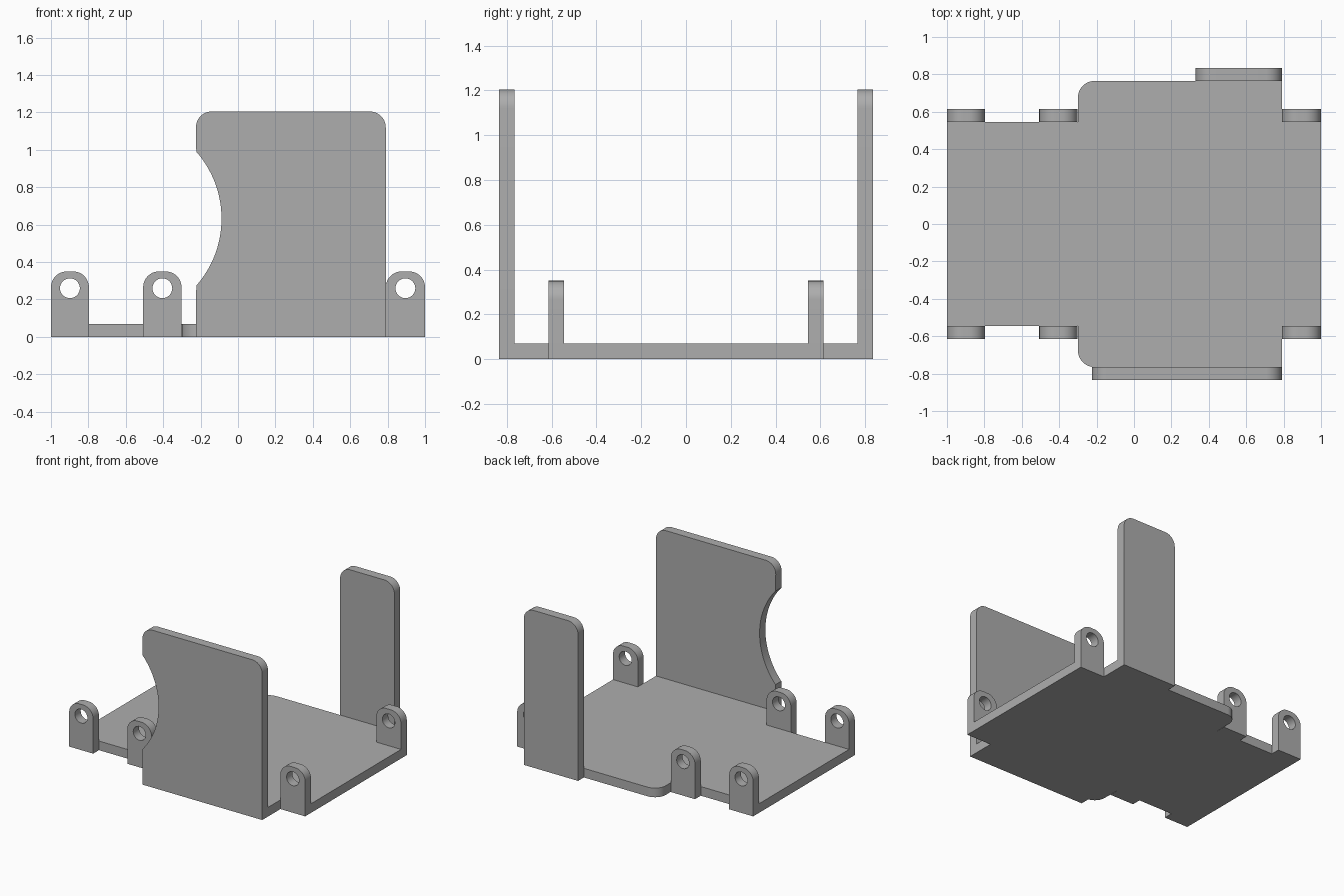
import bpy
import bmesh
from math import cos, sin, pi, asin
from mathutils import Vector, Matrix

if "Cube" in bpy.data.objects:
    bpy.data.objects.remove(bpy.data.objects["Cube"], do_unlink=True)

GREY = (0.42, 0.42, 0.42, 1)
grey = bpy.data.materials.new("plain grey")
grey.use_nodes = True
grey.diffuse_color = GREY
grey.node_tree.nodes["Principled BSDF"].inputs["Base Color"].default_value = GREY

T = 0.07            # sheet thickness
DECK = 0.545        # half depth of the narrow deck
WIDE = 0.765        # half depth of the wide deck
RIGHT, LEFT = -0.3, 0.79
TOP = 1.205


def arc(cx, cy, r, start, end, steps=12):
    """Points on a circular arc, angles in radians."""
    angles = [start + (end - start) * i / steps for i in range(steps + 1)]
    return [(cx + r * cos(a), cy + r * sin(a)) for a in angles]


def slab(name, loops, depth, matrix):
    """Fill an outline (later loops are holes), extrude it and place it."""
    bm = bmesh.new()
    for loop in loops:
        verts = [bm.verts.new((u, v, 0)) for u, v in loop]
        for a, b in zip(verts, verts[1:] + verts[:1]):
            bm.edges.new((a, b))
    bmesh.ops.triangle_fill(bm, use_beauty=True, edges=bm.edges[:], normal=(0, 0, 1))
    out = bmesh.ops.extrude_face_region(bm, geom=bm.faces[:], use_keep_orig=True)
    moved = [g for g in out["geom"] if isinstance(g, bmesh.types.BMVert)]
    bmesh.ops.translate(bm, verts=moved, vec=(0, 0, depth))
    bmesh.ops.recalc_face_normals(bm, faces=bm.faces[:])
    bm.transform(matrix)
    mesh = bpy.data.meshes.new(name)
    bm.to_mesh(mesh)
    bm.free()
    mesh.materials.append(grey)
    obj = bpy.data.objects.new(name, mesh)
    bpy.context.collection.objects.link(obj)
    bpy.ops.object.select_all(action='DESELECT')
    bpy.context.view_layer.objects.active = obj
    obj.select_set(True)
    bpy.ops.object.shade_smooth_by_angle(angle=0.5)
    return obj


def upright(y):
    """Stand a profile up so it fills y - T to y."""
    return Matrix.Translation(Vector((0, y, 0))) @ Matrix.Rotation(pi / 2, 4, 'X')


def rounded_top(x0, x1, top, r):
    """Upright outline with both top corners rounded."""
    return ([(x0, 0), (x1, 0)] + arc(x1 - r, top - r, r, 0, pi / 2)
            + arc(x0 + r, top - r, r, pi / 2, pi))


# Deck: narrow plate widened in the middle, rounded on the right corners
r = 0.09
half = ([(1, -DECK), (LEFT, -DECK), (LEFT, -WIDE)]
        + arc(RIGHT + r, -WIDE + r, r, -pi / 2, -pi)
        + [(RIGHT, -DECK), (-1, -DECK)])
slab("deck", [half + [(x, -y) for x, y in reversed(half)]], T, Matrix())

# Front wall with a curved finger notch in its right edge
notch_r, notch_x, notch_z = 0.542, -0.63, 0.632
edge = -0.225
swing = asin(0.358 / notch_r)
front = rounded_top(edge, LEFT, TOP, 0.085)
front += arc(notch_x, notch_z, notch_r, swing, -swing, 32)
slab("front_wall", [front], T, upright(-WIDE))

# Narrow back wall
slab("back_wall", [rounded_top(0.33, LEFT, TOP, 0.085)], T, upright(WIDE + T))

# Six drilled mounting lugs, three along each side
for place, x0, x1 in (("right", -1, -0.797), ("middle", -0.507, -0.302),
                      ("left", LEFT, 1)):
    mid = (x0 + x1) / 2
    hole = arc(mid, 0.26, 0.053, 0, 2 * pi, 32)[:-1]
    outline = rounded_top(x0, x1, 0.35, 0.085)
    for side, y in (("front", -DECK), ("back", DECK + T)):
        slab(f"{side}_{place}_lug", [outline, hole], T, upright(y))
